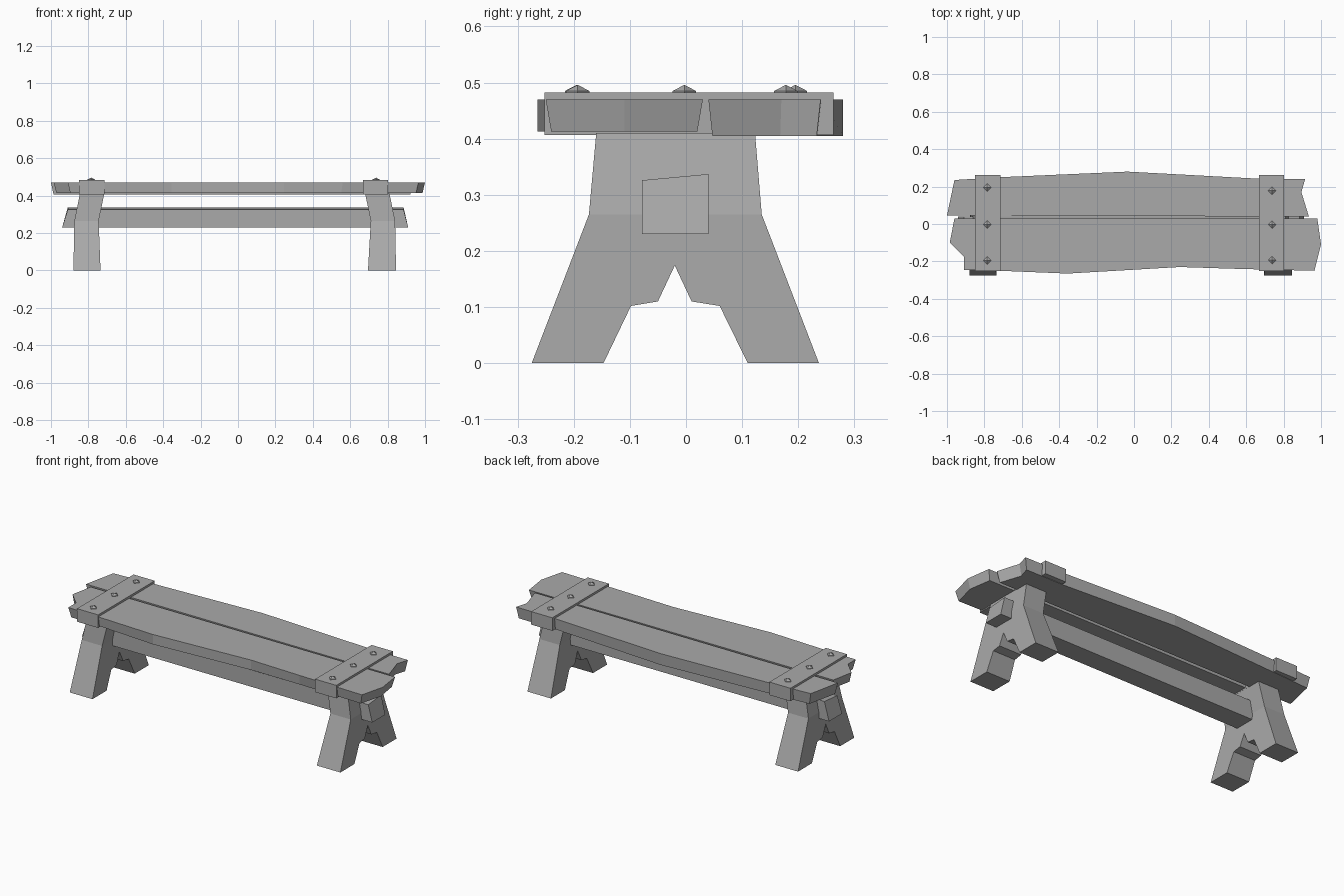
import bpy, bmesh
from mathutils import Vector

if "Cube" in bpy.data.objects:
    bpy.data.objects.remove(bpy.data.objects["Cube"], do_unlink=True)

GREY = (0.4, 0.4, 0.4, 1)
wood = bpy.data.materials.new("plain_grey")
wood.use_nodes = True
wood.diffuse_color = GREY
wood.node_tree.nodes["Principled BSDF"].inputs["Base Color"].default_value = GREY


def finish(bm, name):
    bmesh.ops.recalc_face_normals(bm, faces=bm.faces)
    mesh = bpy.data.meshes.new(name)
    bm.to_mesh(mesh)
    bm.free()
    mesh.materials.append(wood)
    obj = bpy.data.objects.new(name, mesh)
    bpy.context.collection.objects.link(obj)
    return obj


def loft(ring_a, ring_b):
    """Solid between two matching outlines."""
    bm = bmesh.new()
    a = [bm.verts.new(p) for p in ring_a]
    b = [bm.verts.new(p) for p in ring_b]
    bm.faces.new(a)
    bm.faces.new(b[::-1])
    for i in range(len(a)):
        j = (i + 1) % len(a)
        bm.faces.new((a[i], a[j], b[j], b[i]))
    return bm


def box(name, lo, hi):
    ring = [(lo[0], lo[1]), (hi[0], lo[1]), (hi[0], hi[1]), (lo[0], hi[1])]
    return finish(loft([(*p, lo[2]) for p in ring], [(*p, hi[2]) for p in ring]), name)


# Seat planks: hewn outlines, underside drawn in towards the ends
def plank(name, outline, mid_y, low):
    bottom = []
    for x, y in outline:
        tuck = 0.07 if abs(x) > 0.5 else 0.0
        bottom.append((x * (1 - tuck * 0.2), y + (mid_y - y) * tuck, low))
    bm = loft(bottom, [(x, y, 0.47) for x, y in outline])
    return finish(bm, name)


plank("back_plank", [(-1, .045), (-.96, .235), (-.72, .25), (-.035, .28), (.67, .242),
                     (.915, .24), (.895, .17), (.935, .04)], 0.14, 0.405)
plank("front_plank", [(-.96, .03), (-.985, -.1), (-.91, -.175), (-.91, -.245), (-.72, -.25),
                      (-.355, -.265), (.245, -.23), (.56, -.24), (.965, -.25),
                      (1, -.11), (.98, .03)], -0.11, 0.413)

# Trestle legs: one side profile, cut at the knee and bent outwards
PROFILE = [(-.275, 0), (-.147, 0), (-.098, .102), (-.05, .11), (-.02, .174), (.01, .11),
           (.06, .102), (.11, 0), (.237, 0), (.135, .265), (.123, .41), (-.16, .41), (-.173, .265)]
KNEE = 0.265


def leg(name, foot, knee, top):
    bm = loft([(0, y, z) for y, z in PROFILE], [(1, y, z) for y, z in PROFILE])
    bmesh.ops.bisect_plane(bm, geom=bm.verts[:] + bm.edges[:] + bm.faces[:], dist=1e-4,
                           plane_co=(0, 0, KNEE), plane_no=(0, 0, 1))
    for v in bm.verts:
        if v.co.z <= KNEE:
            span = Vector(foot).lerp(Vector(knee), v.co.z / KNEE)
        else:
            span = Vector(knee).lerp(Vector(top), (v.co.z - KNEE) / (0.41 - KNEE))
        v.co.x = span[0] + (span[1] - span[0]) * v.co.x
    return finish(bm, name)


leg("right_leg", (-.88, -.735), (-.875, -.745), (-.845, -.715))
leg("left_leg", (.695, .845), (.71, .84), (.68, .81))

# Stretcher beam with slanted ends and a sloping top
finish(loft([(-.94, -.078, .23), (.91, -.078, .23), (.91, .04, .23), (-.94, .04, .23)],
            [(-.91, -.078, .326), (.885, -.078, .326), (.885, .04, .337), (-.91, .04, .337)]),
       "stretcher")


# Clamps across the planks, each with three pointed pegs
def peg(name, x, y):
    bm = bmesh.new()
    for r1, r2, z, h in ((.021, .021, .4825, .005), (.021, 0, .4905, .011)):
        made = bmesh.ops.create_cone(bm, cap_ends=True, segments=4, radius1=r1, radius2=r2, depth=h)
        bmesh.ops.translate(bm, verts=made["verts"], vec=(x, y, z))
    bmesh.ops.remove_doubles(bm, verts=bm.verts, dist=1e-5)
    return finish(bm, name)


for side, x0, x1, peg_x, peg_ys in (("right", -.85, -.715, -.785, (-.195, -.003, .195)),
                                    ("left", .668, .803, .738, (-.193, -.003, .178))):
    box(side + "_clamp", (x0, -.252, .407), (x1, .263, .482))
    for i, y in enumerate(peg_ys):
        peg(f"{side}_peg_{i + 1}", peg_x, y)
